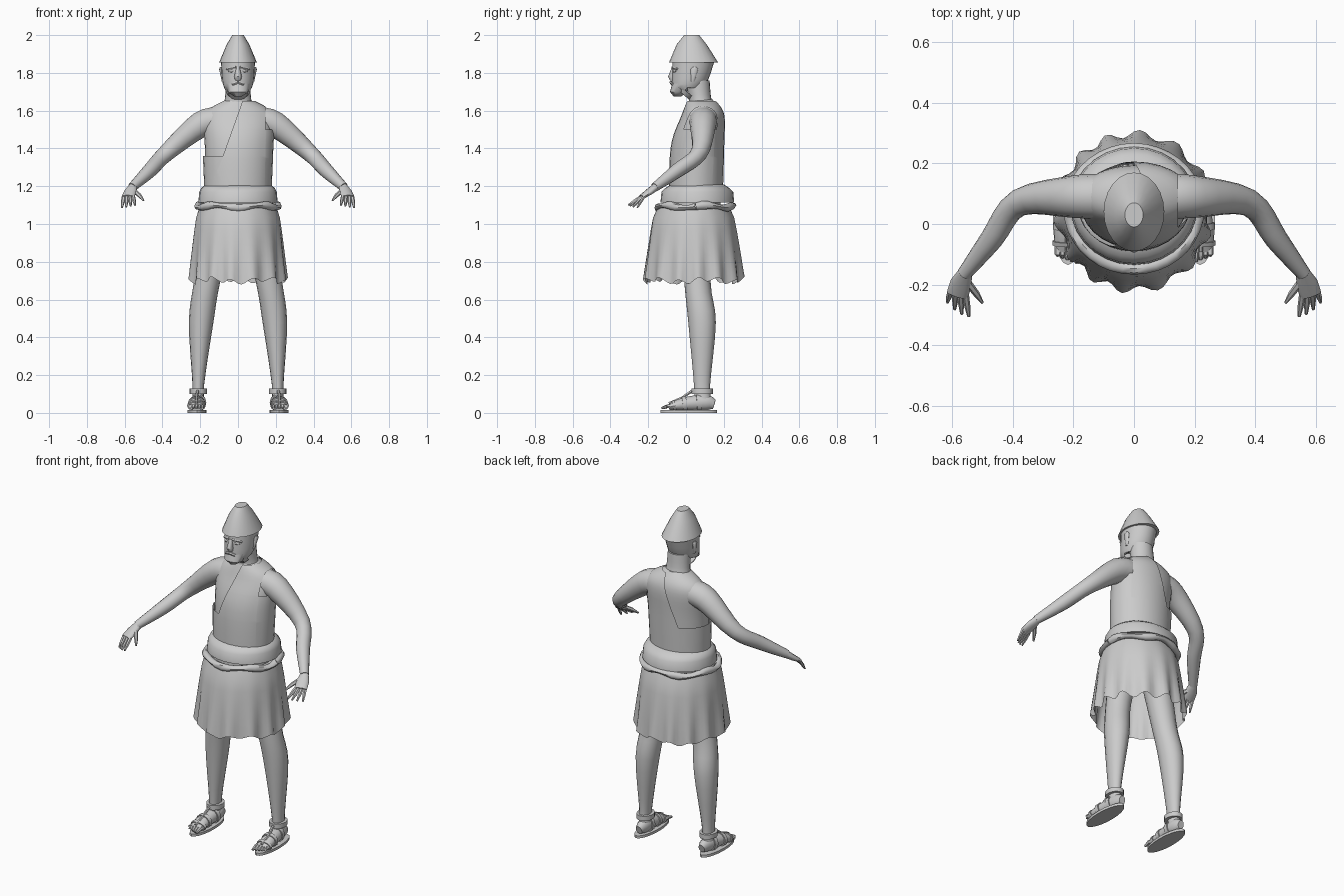
import bpy, bmesh, math
from mathutils import Vector

cube = bpy.data.objects.get("Cube")
if cube:
    bpy.data.objects.remove(cube, do_unlink=True)

grey = bpy.data.materials.new("plain grey")
grey.use_nodes = True
COLOUR = (.6, .6, .6, 1)
grey.diffuse_color = COLOUR
grey.node_tree.nodes["Principled BSDF"].inputs["Base Color"].default_value = COLOUR


def path(*rows):
    """Stations along a part: x, y, z, width and, where it differs, depth."""
    return [Vector(r if len(r) == 5 else (*r, r[-1])) for r in rows]


def smooth(rows, steps=4):
    """Fill in a rounded curve between stations."""
    out = []
    last = len(rows) - 1
    for i in range(last):
        a, b, c, d = (rows[max(0, min(last, i + k))] for k in (-1, 0, 1, 2))
        for s in range(steps):
            t = s / steps
            out.append(b + (c - a) * t / 2 + (a - b * 2.5 + c * 2 - d / 2) * t ** 2
                       + ((b - c) * 3 + d - a) * t ** 3 / 2)
    return out + [rows[last]]


def padded(rows, pad):
    """The same stations, slightly wider, for clothing over a limb."""
    return [r + Vector((0, 0, 0, pad, pad)) for r in rows]


def tube(rows, sides=12):
    """Elliptical rings across the path; level rings where it runs upright."""
    centres = [Vector(r[:3]) for r in rows]
    rings = []
    for i, (centre, row) in enumerate(zip(centres, rows)):
        ahead = centres[min(i + 1, len(rows) - 1)]
        behind = centres[max(i - 1, 0)]
        along = (ahead - behind).normalized()
        if abs(along.z) > .8:
            across, over = Vector((1, 0, 0)), Vector((0, 1, 0))
        else:
            across = along.cross(Vector((0, 0, 1))).normalized()
            over = across.cross(along)
        turns = [math.tau * k / sides for k in range(sides)]
        rings.append([centre + across * row[3] * math.cos(a) + over * row[4] * math.sin(a)
                      for a in turns])
    return rings


def build(name, *parts, side=1, caps=True, trim=None):
    """Skin stacks of rings into one object."""
    bm = bmesh.new()
    for rings in parts:
        loops = [[bm.verts.new((p.x * side, p.y, p.z)) for p in ring] for ring in rings]
        for low, high in zip(loops, loops[1:]):
            for i in range(len(low)):
                bm.faces.new((low[i - 1], low[i], high[i], high[i - 1]))
        if caps:
            bm.faces.new(loops[0])
            bm.faces.new(loops[-1])
    bmesh.ops.recalc_face_normals(bm, faces=bm.faces)
    if trim:
        trim(bm)
    mesh = bpy.data.meshes.new(name)
    bm.to_mesh(mesh)
    bm.free()
    mesh.materials.append(grey)
    mesh.polygons.foreach_set("use_smooth", [True] * len(mesh.polygons))
    mesh.set_sharp_from_angle(angle=math.radians(45))
    bpy.context.collection.objects.link(bpy.data.objects.new(name, mesh))


def pair(name, *parts):
    """Left part and its mirrored right twin."""
    build("left_" + name, *parts)
    build("right_" + name, *parts, side=-1)


# Cone hat with a small flat crown
build("hat", tube(path((0, .04, 1.855, .1, .13), (0, .03, 1.95, .06, .08), (0, .03, 2, .03, .04)), 24))

# Head, neck and face
build("head", tube(smooth(path((0, -.02, 1.69, .05), (0, .015, 1.74, .08, .09), (0, .04, 1.86, .09, .11))), 24))
build("neck", tube(smooth(path((0, .085, 1.6, .09, .08), (0, .075, 1.66, .07, .06), (0, .06, 1.76, .065))), 20))
build("nose", tube(path((0, -.07, 1.76, .015), (0, -.075, 1.78, .02), (0, -.065, 1.83, .01)), 8))
build("beard", tube(path((0, -.045, 1.675, .02), (0, -.04, 1.7, .055, .045), (0, -.025, 1.745, .066, .048)), 16))
build("mouth", tube(path((-.03, -.07, 1.74, .008), (0, -.08, 1.75, .008), (.03, -.07, 1.74, .008)), 6))
pair("brow", tube(path((.01, -.07, 1.83, .008), (.06, -.045, 1.82, .006)), 6))
pair("eye", tube(path((.02, -.065, 1.81, .004), (.035, -.062, 1.81, .009), (.05, -.052, 1.81, .004)), 8))
pair("ear", tube(path((.08, .035, 1.755, .006, .01), (.09, .045, 1.82, .01, .02), (.09, .045, 1.83, .006, .01)), 8))

# Bare torso
trunk = smooth(path((0, .05, 1.05, .16, .13), (0, .06, 1.4, .175, .13),
                    (0, .09, 1.58, .175, .1), (0, .08, 1.66, .06)), 6)
build("torso", tube(trunk, 28))

# One-shouldered tunic, trimmed open on the right and at the left armhole
CHEST = Vector((-.08, 0, 1.36))
ARMHOLE = Vector((.145, 0, 1.5))
NECKLINE = Vector((.28, 0, -.1)).normalized()
RIGHTWARD = Vector((1, 0, 0))
UPWARD = Vector((0, 0, 1))


def open_tunic(bm):
    for point, normal in ((CHEST, NECKLINE), (CHEST, UPWARD), (ARMHOLE, RIGHTWARD), (ARMHOLE, UPWARD)):
        bmesh.ops.bisect_plane(bm, geom=bm.verts[:] + bm.edges[:] + bm.faces[:],
                               plane_co=point, plane_no=normal)
    cut = []
    for face in bm.faces:
        c = face.calc_center_median()
        bare = c.z > CHEST.z and (c - CHEST).dot(NECKLINE) < 0
        armhole = c.z > ARMHOLE.z and c.x > ARMHOLE.x
        if bare or armhole:
            cut.append(face)
    bmesh.ops.delete(bm, geom=cut, context='FACES')


build("tunic", tube(padded(trunk[2:-1], .012), 28), caps=False, trim=open_tunic)
build("tunic_overhang", tube(path((0, .06, 1.115, .21, .195), (0, .06, 1.17, .205, .19),
                                  (0, .06, 1.19, .195, .17), (0, .06, 1.21, .17, .14)), 28))

# Lumpy rolled belt
turns = [math.tau * i / 36 for i in range(37)]
belt = path(*((.212 * math.cos(a), .05 + .197 * math.sin(a), 1.093 + .007 * math.sin(5 * a),
               .02, .018 + .005 * math.sin(7 * a)) for a in turns))
build("belt", tube(belt, 8), caps=False)

# Flared skirt whose folds deepen toward a ragged hem
FOLDS = 14
skirt = []
for level in range(7):
    t = level / 6
    flare = math.sqrt(t)
    ring = []
    for i in range(FOLDS * 6):
        a = math.tau * i / (FOLDS * 6)
        wave = math.sin(FOLDS * a + .6 * math.sin(3 * a))
        fold = .013 * wave * t ** 2
        ring.append(Vector(((.2 + .053 * flare + fold) * math.cos(a),
                            .04 + (.185 + .073 * flare + fold) * math.sin(a),
                            1.1 - .4 * t + fold + .008 * t * math.sin(5 * a))))
    skirt.append(ring)
build("skirt", skirt, caps=False)

# Arms reaching out, down and forward
pair("arm", tube(smooth(path((.1, .09, 1.545, .075), (.2, .09, 1.525, .07), (.38, .07, 1.375, .045),
                             (.47, -.05, 1.28, .038), (.56, -.165, 1.195, .024))), 14))

# Hands: palm, a fan of four fingers, and a thumb
hand = [tube(path((.555, -.155, 1.2, .022), (.57, -.195, 1.17, .036, .018), (.583, -.235, 1.143, .036, .012)))]
for k in range(4):
    spread = k / 3
    knuckle = Vector((.555 + .05 * spread, -.235 + .012 * spread, 1.145))
    reach = Vector((.02 * spread - .01, -.07 + .035 * spread ** 2, -.045 - .015 * spread))
    hand.append(tube(path((*knuckle, .011), (*(knuckle + reach / 2), .01), (*(knuckle + reach), .005)), 6))
hand.append(tube(path((.555, -.185, 1.18, .013), (.52, -.23, 1.15, .011), (.5, -.26, 1.125, .005)), 6))
pair("hand", *hand)

# Legs from hip to ankle
pair("leg", tube(smooth(path((.09, .05, 1.08, .09), (.163, .06, .7, .07), (.195, .085, .48, .065, .073),
                             (.21, .085, .15, .031, .043), (.21, .09, .05, .035, .048))), 16))

# Feet with toes
arch = smooth(path((.21, .15, .045, .02, .025), (.21, .1, .055, .036, .042),
                   (.22, -.02, .045, .042, .034), (.22, -.09, .03, .042, .016)), 5)
foot = [tube(arch)]
for k in range(5):
    x = .188 + .016 * k
    foot.append(tube(path((x, -.07, .035, .011), (x, -.1, .035, .011), (x, -.13 + .007 * k, .025, .007)), 6))
pair("foot", *foot)

# Sandals: thin sole, ankle cuff, instep bands and a tongue
pair("sole", tube(path((.218, .015, 0, .05, .15), (.218, .015, .015, .05, .15)), 20))
cuff = path((.21, .085, .1, .047, .057), (.21, .085, .128, .047, .057))
bands = [tube(padded(arch[i:i + 2], .006)) for i in (6, 9, 12)]
tongue = path((.22, -.09, .05, .008), (.22, -.02, .08, .008), (.214, .03, .115, .008))
pair("sandal_straps", tube(cuff, 16), *bands, tube(tongue, 6))
